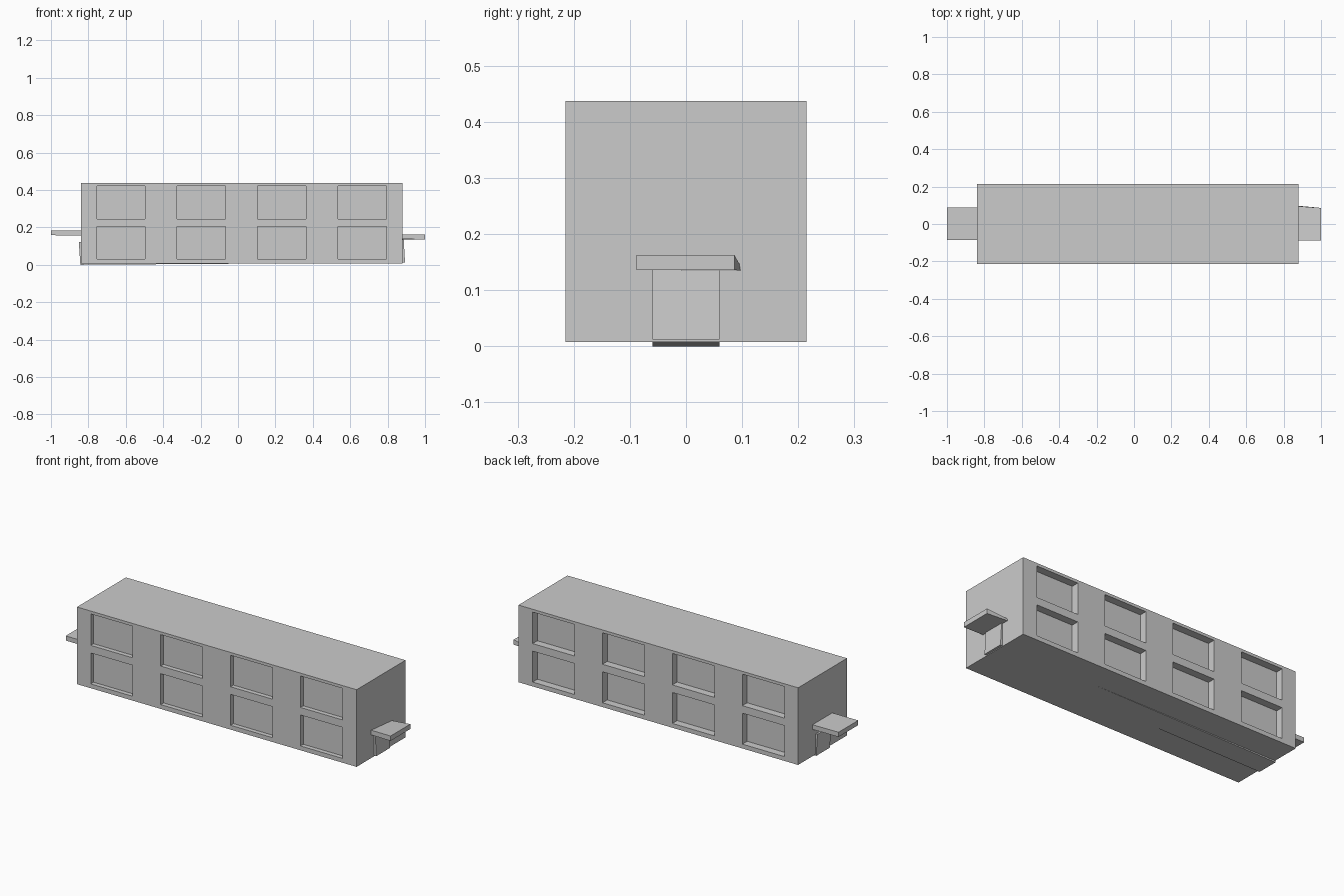
import bpy
import bmesh

if "Cube" in bpy.data.objects:
    bpy.data.objects.remove(bpy.data.objects["Cube"])

GREY = (0.6, 0.6, 0.6, 1)
grey = bpy.data.materials.new("plain_grey")
grey.use_nodes = True
grey.diffuse_color = GREY
grey.node_tree.nodes["Principled BSDF"].inputs["Base Color"].default_value = GREY


def loft(name, left, right):
    """Join two four-cornered end sections into a solid."""
    bm = bmesh.new()
    a = [bm.verts.new(p) for p in left]
    b = [bm.verts.new(p) for p in right]
    bm.faces.new(a)
    bm.faces.new(b[::-1])
    for i in range(4):
        j = (i + 1) % 4
        bm.faces.new((a[j], a[i], b[i], b[j]))
    bmesh.ops.recalc_face_normals(bm, faces=bm.faces)
    mesh = bpy.data.meshes.new(name)
    bm.to_mesh(mesh)
    bm.free()
    mesh.materials.append(grey)
    obj = bpy.data.objects.new(name, mesh)
    bpy.context.collection.objects.link(obj)
    return obj


def section(x, y0, y1, z0, z1):
    return [(x, y0, z0), (x, y1, z0), (x, y1, z1), (x, y0, z1)]


# Building body
X0, X1, HALF, Z0, Z1 = -0.84, 0.88, 0.215, 0.008, 0.437
body = loft("building_body", section(X0, -HALF, HALF, Z0, Z1),
            section(X1, -HALF, HALF, Z0, Z1))

# Two rows of four recessed windows on both long sides
columns = [-0.755 + 0.43 * i for i in range(4)]
rows = [(0.032, 0.204), (0.246, 0.421)]
for side, depth in ((-1, 0.025), (1, 0.042)):
    for x in columns:
        for z0, z1 in rows:
            y0, y1 = sorted((side * (HALF - depth), side * (HALF + 0.1)))
            cutter = loft("window_cutter", section(x, y0, y1, z0, z1),
                          section(x + 0.258, y0, y1, z0, z1))
            cutter.hide_render = True
            cutter.hide_viewport = True
            cutter.display_type = 'WIRE'
            cut = body.modifiers.new("window_recess", 'BOOLEAN')
            cut.operation = 'DIFFERENCE'
            cut.solver = 'EXACT'
            cut.object = cutter

# Door core running through the building, slightly sloped and skewed
W = 0.06
loft("end_doors",
     [(-0.843, -W, 0), (-0.843, W, 0), (-0.851, W, 0.122), (-0.851, -W, 0.122)],
     [(0.893, -W, 0.012), (0.893, W, 0.012), (0.886, W, 0.136), (0.886, -W, 0.136)])

# Canopies over the end doors
loft("right_canopy", section(-1, -0.085, 0.088, 0.158, 0.184),
     section(X0, -0.085, 0.088, 0.157, 0.183))
loft("left_canopy",
     [(X1, -0.087, 0.137), (X1, 0.097, 0.135), (X1, 0.095, 0.147), (X1, -0.087, 0.163)],
     section(1, -0.088, 0.086, 0.136, 0.163))
